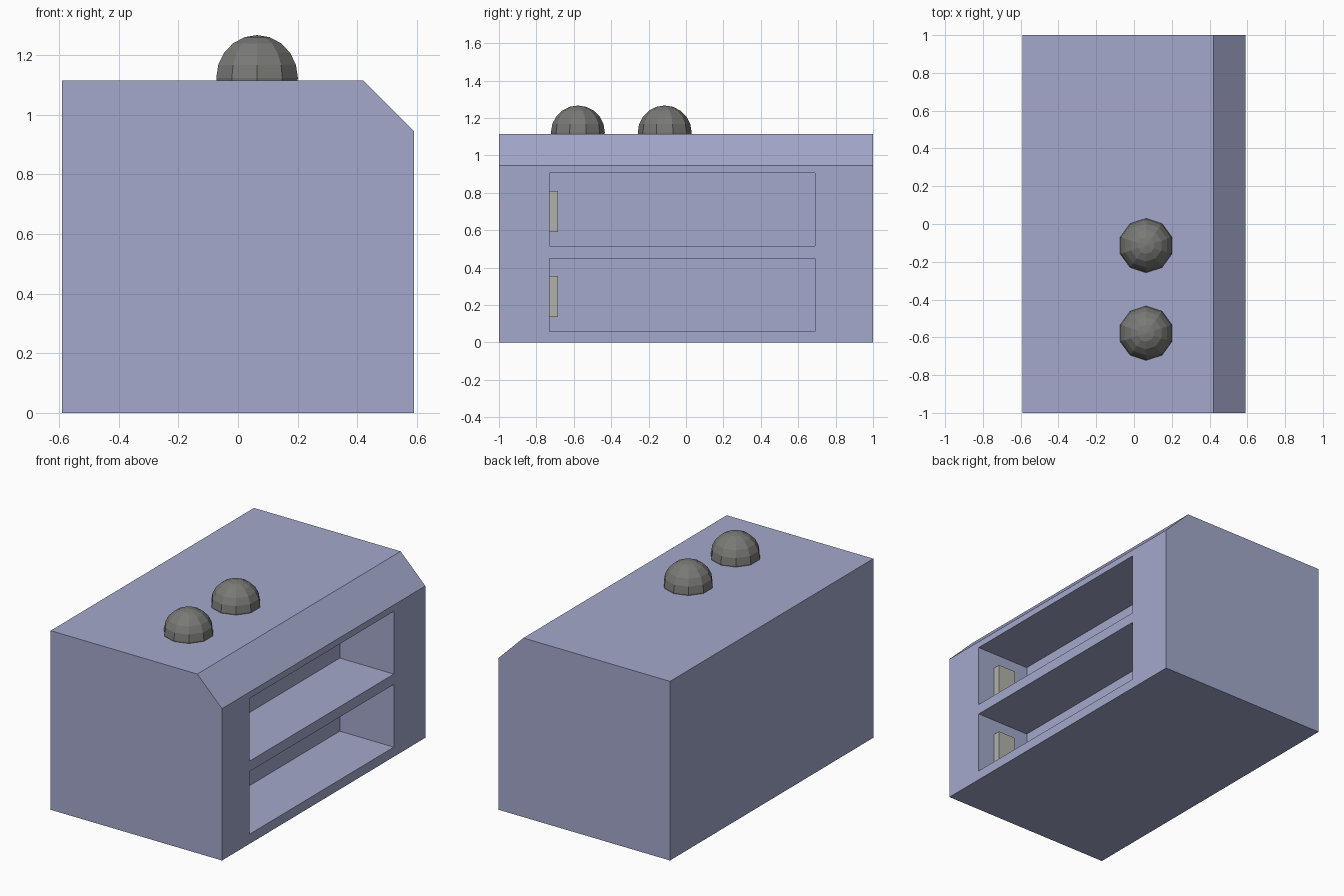
import bpy
import bmesh

if "Cube" in bpy.data.objects:
    bpy.data.objects.remove(bpy.data.objects["Cube"])


def material(name, rgb):
    mat = bpy.data.materials.new(name)
    mat.diffuse_color = (*rgb, 1)
    mat.use_nodes = True
    mat.node_tree.nodes["Principled BSDF"].inputs["Base Color"].default_value = mat.diffuse_color
    return mat


def add_object(name, bm, mat=None):
    bmesh.ops.recalc_face_normals(bm, faces=bm.faces[:])
    mesh = bpy.data.meshes.new(name)
    bm.to_mesh(mesh)
    bm.free()
    obj = bpy.data.objects.new(name, mesh)
    bpy.context.collection.objects.link(obj)
    if mat:
        mesh.materials.append(mat)
    return obj


def box(name, x, y, z, mat=None):
    bm = bmesh.new()
    bmesh.ops.create_cube(bm, size=1)
    for v in bm.verts:
        v.co = [(r[0] + r[1]) / 2 + c * (r[1] - r[0]) for c, r in zip(v.co, (x, y, z))]
    return add_object(name, bm, mat)


lavender = material("lavender", (0.37, 0.395, 0.60))
dark_grey = material("dark_grey", (0.19, 0.19, 0.18))
light_grey = material("light_grey", (0.45, 0.45, 0.41))

# Cabinet body: profile with a chamfered top edge, extruded along y
profile = [(-0.59, 0), (0.59, 0), (0.59, 0.945), (0.42, 1.115), (-0.59, 1.115)]
bm = bmesh.new()
face = bm.faces.new([bm.verts.new((x, -1, z)) for x, z in profile])
ext = bmesh.ops.extrude_face_region(bm, geom=[face])
bmesh.ops.translate(bm, vec=(0, 2, 0),
                    verts=[g for g in ext["geom"] if isinstance(g, bmesh.types.BMVert)])
body = add_object("cabinet_body", bm, lavender)

# Two open shelves, each with a small plate on its near side wall
for level, z0 in (("lower", 0.06), ("upper", 0.515)):
    cutter = box(level + "_shelf_cutter", (0.218, 0.8), (-0.73, 0.69), (z0, z0 + 0.39), lavender)
    cutter.hide_render = True
    mod = body.modifiers.new(level + "_shelf", 'BOOLEAN')
    mod.operation = 'DIFFERENCE'
    mod.solver = 'EXACT'
    mod.object = cutter
    bpy.context.view_layer.objects.active = body
    bpy.ops.object.modifier_apply(modifier=mod.name)
    bpy.data.objects.remove(cutter)
    box(level + "_shelf_plate", (0.345, 0.47), (-0.735, -0.685), (z0 + 0.075, z0 + 0.295), light_grey)

# Faceted domes on the top
for name, y in (("front_dome", -0.578), ("rear_dome", -0.114)):
    bm = bmesh.new()
    bmesh.ops.create_uvsphere(bm, u_segments=10, v_segments=10, radius=0.144)
    bmesh.ops.translate(bm, vec=(0.064, y, 1.123), verts=bm.verts[:])
    add_object(name, bm, dark_grey)
